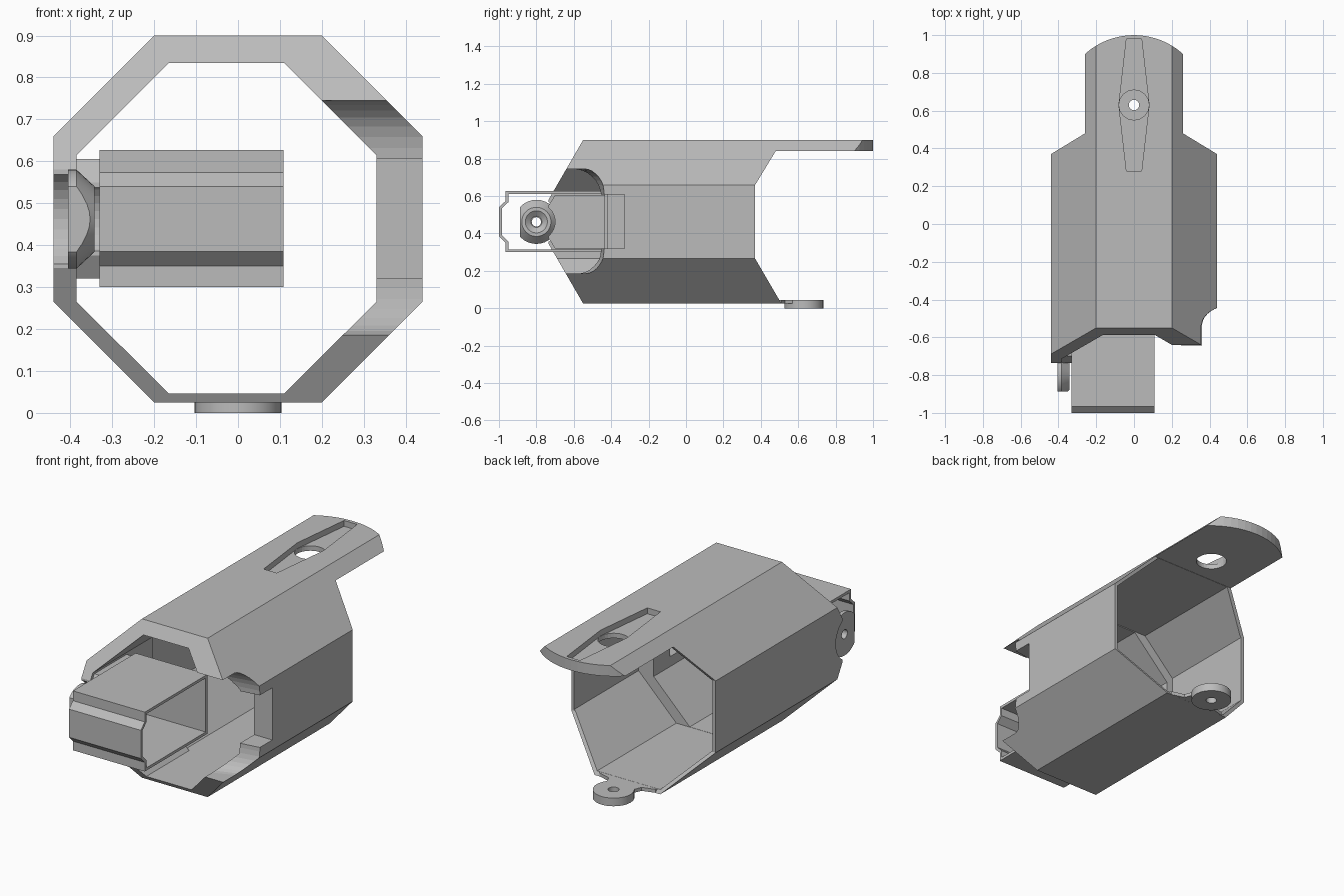
import bpy, bmesh, math

if "Cube" in bpy.data.objects:
    bpy.data.objects.remove(bpy.data.objects["Cube"])

grey = bpy.data.materials.new("housing grey")
grey.diffuse_color = (0.5, 0.5, 0.5, 1)
grey.use_nodes = True
grey.node_tree.nodes["Principled BSDF"].inputs["Base Color"].default_value = grey.diffuse_color


def loft(name, pa, pb, axis, a, b):
    """Solid between outline pa at a and outline pb at b along an axis.
    Outlines are (y,z) for x, (x,z) for y, (x,y) for z."""
    bm = bmesh.new()

    def place(p, t):
        return {'x': (t, p[0], p[1]), 'y': (p[0], t, p[1]), 'z': (p[0], p[1], t)}[axis]
    va = [bm.verts.new(place(p, a)) for p in pa]
    vb = [bm.verts.new(place(p, b)) for p in pb]
    n = len(va)
    bm.faces.new(va)
    bm.faces.new(vb[::-1])
    for i in range(n):
        j = (i + 1) % n
        bm.faces.new((va[i], vb[i], vb[j], va[j]))
    bmesh.ops.recalc_face_normals(bm, faces=bm.faces)
    me = bpy.data.meshes.new(name)
    bm.to_mesh(me)
    bm.free()
    me.materials.append(grey)
    ob = bpy.data.objects.new(name, me)
    bpy.context.collection.objects.link(ob)
    return ob


def prism(name, pts, axis, a, b):
    return loft(name, pts, pts, axis, a, b)


def circle(cx, cy, r, n=32):
    return [(cx + r * math.cos(2 * math.pi * i / n), cy + r * math.sin(2 * math.pi * i / n))
            for i in range(n)]


def rect(a0, a1, b0, b1):
    return [(a0, b0), (a1, b0), (a1, b1), (a0, b1)]


def boolean(ob, cutter, op='DIFFERENCE'):
    m = ob.modifiers.new("bool", 'BOOLEAN')
    m.operation, m.solver, m.object = op, 'EXACT', cutter
    bpy.context.view_layer.update()
    bpy.context.view_layer.objects.active = ob
    bpy.ops.object.modifier_apply(modifier=m.name)
    bpy.data.objects.remove(cutter)


def smooth(ob):
    bpy.ops.object.select_all(action='DESELECT')
    ob.select_set(True)
    bpy.context.view_layer.objects.active = ob
    bpy.ops.object.shade_smooth_by_angle(angle=math.radians(25))


# Octagonal housing with plate on top
outer = [(-.2, .9), (.2, .9), (.44, .66), (.44, .265), (.2, .025), (-.2, .025), (-.44, .265), (-.44, .66)]
housing = prism("housing", outer, 'y', -.9, 1.1)
bore = [(-.165, .835), (.11, .835), (.33, .615), (.33, .265), (.11, .046), (-.165, .046), (-.385, .265), (-.385, .615)]
boolean(housing, prism("bore", bore, 'y', -2, 2))
rear = [(-.235, .84), (.235, .84), (.422, .652), (.422, .273), (.192, .045), (-.192, .045), (-.422, .273), (-.422, .652)]
boolean(housing, prism("rear_bore", rear, 'y', -.19, 2))
side = [(-.521, .95), (-.735, .58), (-.735, .345), (-.547, .02), (.513, .02), (.37, .265),
        (.37, .66), (.48, .841), (1.2, .841), (1.2, .95)]
boolean(housing, prism("side_outline", side, 'x', -1, 1), 'INTERSECT')

# Rounded plate end
arc = []
for i in range(17):
    x = .3 - .6 * i / 16
    arc.append((x, .612 + math.sqrt(.388 ** 2 - x * x)))
boolean(housing, prism("plate_outline", [(-.6, .7), (-.6, -1), (.6, -1), (.6, .7)] + arc, 'z', -1, 2), 'INTERSECT')

# Diamond recess and hole in the plate
diamond = [(-.04, .98), (-.08, .63), (-.04, .28), (.04, .28), (.08, .63), (.04, .98)]
boolean(housing, prism("diamond_recess", diamond, 'z', .868, 1))
boolean(housing, prism("plate_hole", circle(0, .63, .079), 'z', .8, 1))


# Flared, rounded opening in the right wall, with a square notch behind it
def opening(y0, y1):
    up = []
    for i in range(9):
        t = math.pi / 2 * i / 8
        up.append((y0 + (y1 - y0) * math.sin(t), .605 + .14 * math.cos(t)))
    down = [(y, .93 - z) for y, z in reversed(up)]
    return [(-1.2, .745)] + up + down + [(-1.2, .185)]


boolean(housing, loft("right_opening", opening(-.62, -.48), opening(-.50, -.435), 'x', .15, .46))
boolean(housing, prism("right_notch", rect(-1, -.33, .32, .607), 'x', .2, .6))
# Scoop around the left pivot
boolean(housing, prism("left_scoop", circle(-.8, .462, .125), 'x', -.6, -.2))

# Block joining the inner box to the left wall
block = prism("box_mount", [(-.70, .605), (-.735, .55), (-.735, .375), (-.70, .32), (-.42, .32), (-.42, .605)],
              'x', -.387, -.328)
boolean(block, prism("mount_scoop", circle(-.8, .462, .10), 'x', -.6, -.2))

# Pivot disc on the left
pivot = prism("pivot_disc", circle(-.8, .462, .118), 'x', -.406, -.385)
cone = loft("pivot_cone", circle(-.8, .462, .118), circle(-.8, .462, .078), 'x', -.385, -.342)
boolean(cone, loft("cone_dish", circle(-.8, .462, .03), circle(-.8, .462, .068), 'x', -.365, -.335))
for ob in (pivot, cone):
    boolean(ob, prism("pivot_hole", circle(-.8, .462, .025, 16), 'x', -.6, -.2))
    boolean(ob, prism("pivot_flat", rect(-1.1, -.888, .2, .8), 'x', -.6, -.2))
    smooth(ob)

# Inner box: sleeve open at both sides
box_out = [(-.42, .627), (-.965, .627), (-.965, .573), (-1, .54), (-1, .385), (-.965, .35), (-.965, .3), (-.42, .3)]
box_in = [(-.435, .612), (-.95, .612), (-.95, .567), (-.985, .534), (-.985, .391), (-.95, .356), (-.95, .315), (-.435, .315)]
box = prism("inner_box", box_out, 'x', -.33, .108)
boolean(box, prism("box_hollow", box_in, 'x', -1, 1))

# Rear bottom tab with hole
disc = prism("bottom_tab", circle(0, .63, .104), 'z', 0, .045)
tongue = prism("tab_tongue", [(-.19, .47), (.19, .47), (.17, .51), (.10, .53), (.08, .58), (-.08, .58), (-.10, .53), (-.17, .51)],
               'z', .0255, .0445)
for ob in (disc, tongue):
    boolean(ob, prism("tab_hole", circle(0, .63, .028, 16), 'z', -.5, .5))
smooth(disc)
